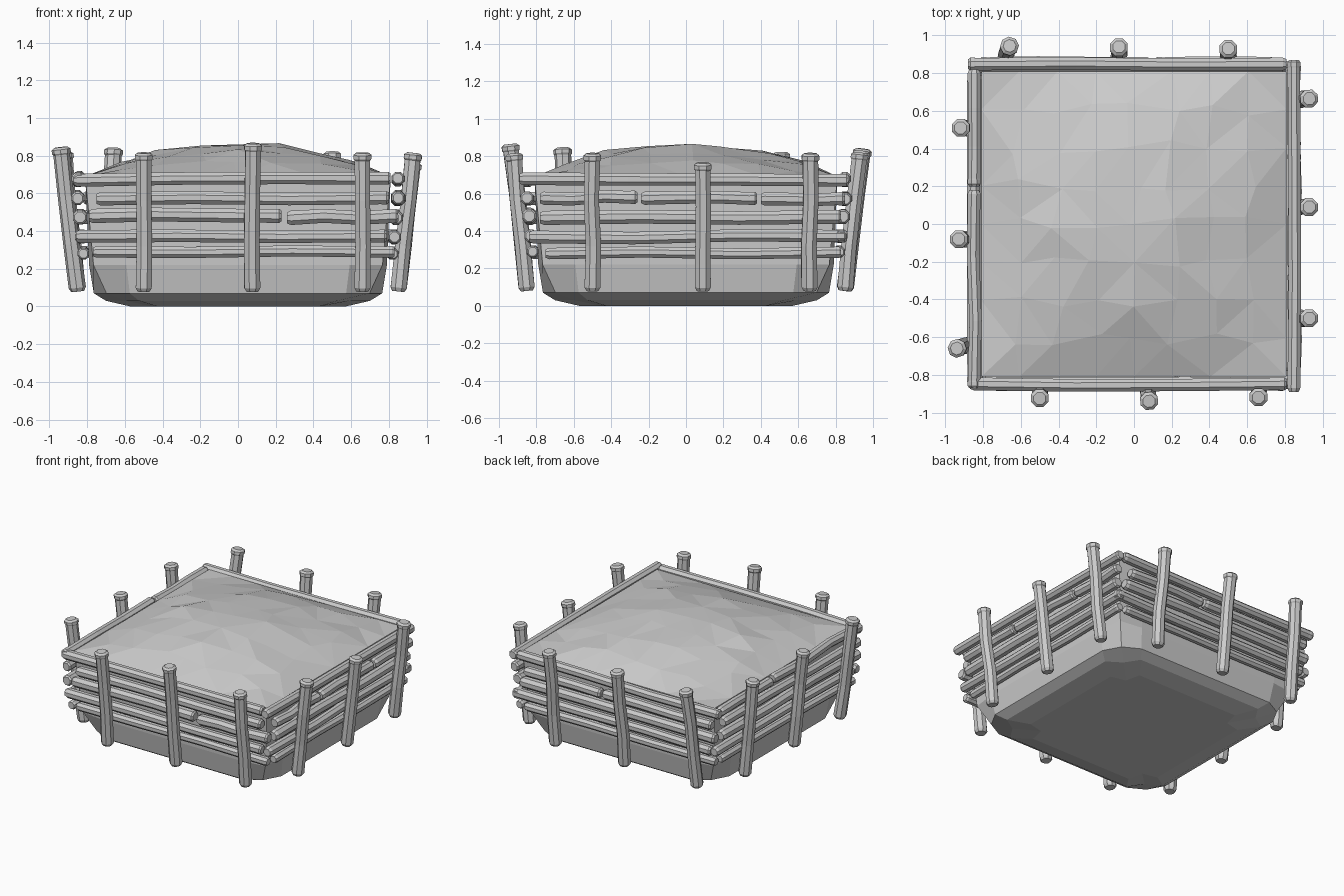
import bpy, bmesh, math, random
from mathutils import Vector, Matrix

random.seed(4)
cube = bpy.data.objects.get("Cube")
if cube:
    bpy.data.objects.remove(cube, do_unlink=True)

grey = bpy.data.materials.new("plain grey")
grey.use_nodes = True
grey.diffuse_color = (0.6, 0.6, 0.6, 1)
grey.node_tree.nodes["Principled BSDF"].inputs["Base Color"].default_value = (0.6, 0.6, 0.6, 1)


def finish(bm, name):
    bmesh.ops.recalc_face_normals(bm, faces=bm.faces[:])
    mesh = bpy.data.meshes.new(name)
    bm.to_mesh(mesh)
    bm.free()
    mesh.materials.append(grey)
    obj = bpy.data.objects.new(name, mesh)
    bpy.context.collection.objects.link(obj)


def log(name, start, end, radius, turn, flare=1.0, wobble=0.008, sides=8):
    """Slightly crooked log with bevelled ends, turned to its side of the pen."""
    start, end = Vector(start), Vector(end)
    axis = end - start
    length = axis.length
    rot = axis.to_track_quat('Z', 'Y').to_matrix()
    cap = 0.02 / length
    stations = [(0, 0.75), (cap, 1), (0.33, 0.97), (0.66, 0.95),
                (1 - 2 * cap, 0.97), (1 - 1.6 * cap, flare), (1 - 0.6 * cap, flare), (1, 0.75)]
    bm = bmesh.new()
    rings = []
    for t, scale in stations:
        bend = Vector((0, 0, 0))
        if 0.2 < t < 0.8:
            bend = Vector((random.uniform(-wobble, wobble), random.uniform(-wobble, wobble), 0))
        ring = []
        for i in range(sides):
            a = math.tau * (i + 0.5) / sides
            p = Vector((math.cos(a), math.sin(a), 0)) * radius * scale + bend
            ring.append(bm.verts.new(turn @ (start + axis * t + rot @ p)))
        rings.append(ring)
    for low, high in zip(rings, rings[1:]):
        for i in range(sides):
            j = (i + 1) % sides
            bm.faces.new((low[i], low[j], high[j], high[i]))
    bm.faces.new(rings[0])
    bm.faces.new(rings[-1])
    finish(bm, name)


# Earth mound: domed top, walls and rounded underside
bm = bmesh.new()
bmesh.ops.create_grid(bm, x_segments=8, y_segments=8, size=0.81)
for v in bm.verts:
    edge = max(abs(v.co.x), abs(v.co.y)) > 0.8
    v.co.z = 0.69
    if not edge:
        dome = math.cos(v.co.x / 0.81 * math.pi / 2) * math.cos(v.co.y / 0.81 * math.pi / 2)
        v.co.z += 0.18 * dome ** 0.8
        v.co += Vector([random.uniform(-0.04, 0.04), random.uniform(-0.04, 0.04),
                        random.uniform(-0.012, 0.008)])
bmesh.ops.triangulate(bm, faces=bm.faces[:])
edges = [e for e in bm.edges if e.is_boundary]
half = 0.81
for new_half, z, corner in [(0.79, 0.22, 0.97), (0.765, 0.07, 0.94), (0.70, 0.03, 0.93), (0.57, 0, 0.94)]:
    made = bmesh.ops.extrude_edge_only(bm, edges=edges)["geom"]
    edges = [g for g in made if isinstance(g, bmesh.types.BMEdge) and g.is_boundary]
    for v in [g for g in made if isinstance(g, bmesh.types.BMVert)]:
        v.co.x *= new_half / half
        v.co.y *= new_half / half
        if min(abs(v.co.x), abs(v.co.y)) > new_half * 0.8:
            v.co.x *= corner
            v.co.y *= corner
        v.co.z = z
    half = new_half
bmesh.ops.contextual_create(bm, geom=edges)
finish(bm, "earth_mound")

# Rail rows: height, distance from the middle, radius
ROWS = [(0.285, 0.82, 0.033), (0.37, 0.83, 0.037), (0.475, 0.838, 0.041),
        (0.575, 0.85, 0.038), (0.675, 0.848, 0.037)]
# Spans of the rails along each side, bottom row first,
# then the posts: top, bottom, height, lean
SIDES = {
    "front": ([[(-0.77, 0.83)], [(-0.86, 0.79)], [(-0.79, 0.23), (0.26, 0.85)],
               [(-0.75, 0.80)], [(-0.87, 0.81)]],
              [(-0.50, -0.50, 0.815, 0.925), (0.08, 0.075, 0.865, 0.94), (0.66, 0.66, 0.815, 0.92)]),
    "left": ([[(-0.75, 0.83)], [(-0.84, 0.86)], [(-0.78, 0.83)],
              [(-0.78, -0.26), (-0.24, 0.38), (0.40, 0.85)], [(-0.89, 0.87)]],
             [(-0.50, -0.50, 0.815, 0.93), (0.09, 0.09, 0.765, 0.93), (0.665, 0.66, 0.815, 0.93)]),
    "back": ([[(-0.77, 0.83)], [(-0.86, 0.80)], [(-0.79, 0.84)],
              [(-0.75, -0.11), (-0.09, 0.82)], [(-0.81, 0.88)]],
             [(-0.50, -0.50, 0.82, 0.93), (0.08, 0.08, 0.83, 0.94), (0.66, 0.69, 0.84, 0.945)]),
    "right": ([[(-0.77, 0.83)], [(-0.85, 0.80)], [(-0.79, 0.86)],
               [(-0.78, 0.85)], [(-0.82, -0.20), (-0.18, 0.87)]],
              [(-0.51, -0.51, 0.82, 0.92), (0.08, 0.08, 0.82, 0.93), (0.66, 0.63, 0.845, 0.94)]),
}

for k, (side, (rows, posts)) in enumerate(SIDES.items()):
    turn = Matrix.Rotation(k * math.pi / 2, 3, 'Z')
    for r, ((z, out, radius), spans) in enumerate(zip(ROWS, rows)):
        for n, (a, b) in enumerate(spans):
            log(f"{side}_rail_{r + 1}_{n + 1}", (a, -out, z + random.uniform(-0.006, 0.006)),
                (b, -out, z + random.uniform(-0.006, 0.006)), radius, turn)
    # Posts leaning outwards, with a slightly flared top
    for n, (top, bottom, height, out) in enumerate(posts):
        log(f"{side}_post_{n + 1}", (bottom, -0.85, 0.08), (top, -out, height),
            0.046, turn, flare=1.1, wobble=0.006)
